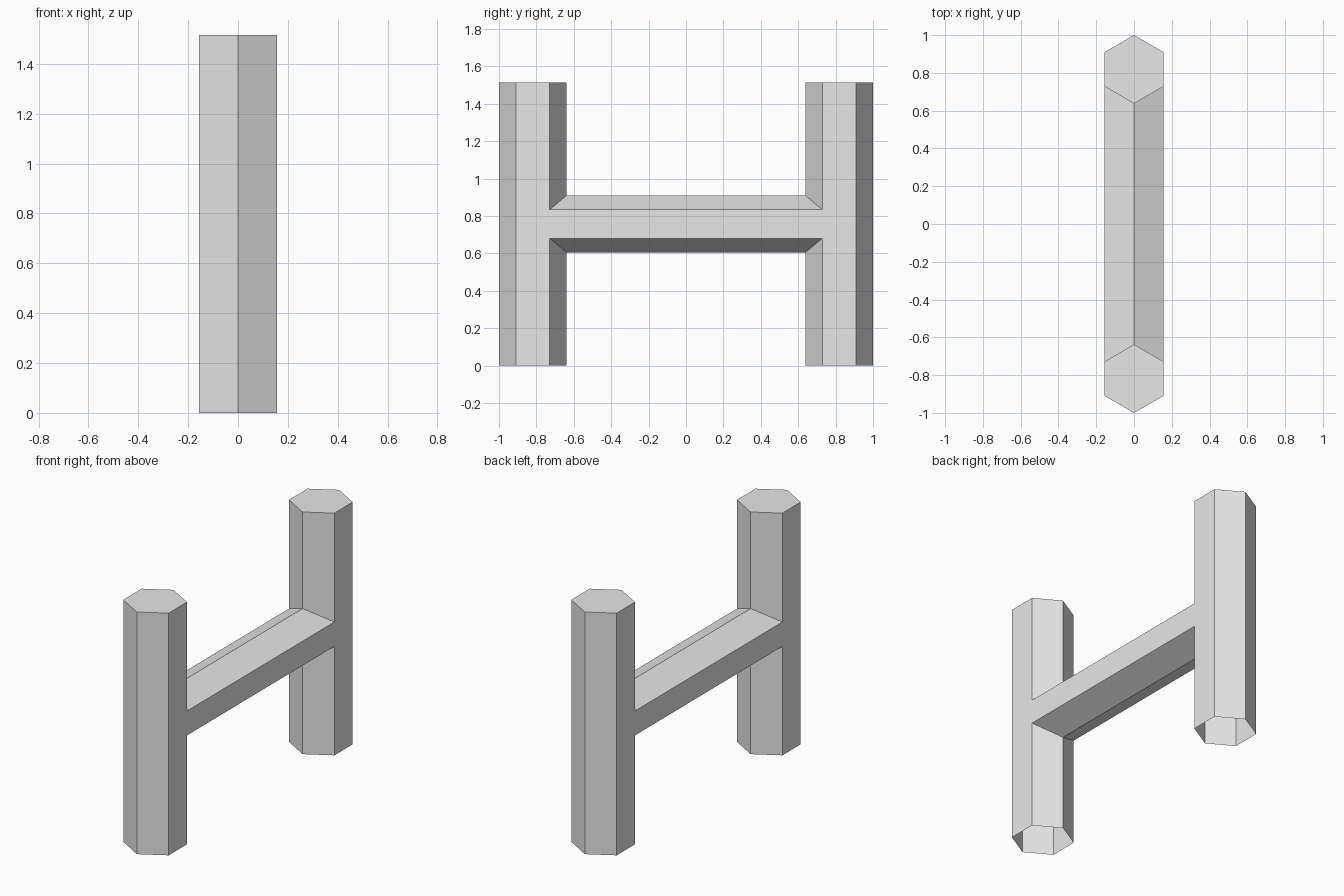
import bpy
import bmesh
import math

cube = bpy.data.objects.get("Cube")
if cube:
    bpy.data.objects.remove(cube, do_unlink=True)

RADIUS = 0.181
HEIGHT = 1.515
POST_Y = 1 - RADIUS
HALF_WIDTH = RADIUS * math.cos(math.radians(30))
BEAM_Z = HEIGHT / 2
BEAM_RISE = 0.153

grey = bpy.data.materials.new("light grey")
grey.use_nodes = True
colour = (0.8, 0.8, 0.8, 1)
grey.diffuse_color = colour
grey.node_tree.nodes["Principled BSDF"].inputs["Base Color"].default_value = colour


def finish(name, bm):
    bm.normal_update()
    mesh = bpy.data.meshes.new(name)
    bm.to_mesh(mesh)
    bm.free()
    mesh.materials.append(grey)
    obj = bpy.data.objects.new(name, mesh)
    bpy.context.collection.objects.link(obj)
    return obj


def hex_ring(bm, place):
    """Six corners of a pointed hexagon, placed by the given function."""
    angles = [math.radians(90 + 60 * i) for i in range(6)]
    return [bm.verts.new(place(math.cos(a), math.sin(a))) for a in angles]


def bridge(bm, start, end):
    for i in range(6):
        j = (i + 1) % 6
        bm.faces.new((start[i], start[j], end[j], end[i]))


# Upright hexagonal posts, capped on top and open underneath
for name, side in (("front_post", -1), ("back_post", 1)):
    bm = bmesh.new()
    rings = [hex_ring(bm, lambda u, v: (RADIUS * u, side * POST_Y + RADIUS * v, z))
             for z in (0, HEIGHT)]
    bridge(bm, *rings)
    bm.faces.new(rings[1])
    finish(name, bm)

# Flattened hexagonal crossbar, its open ends mitred to the post faces
bm = bmesh.new()


def crossbar_end(side):
    def place(u, v):
        x = RADIUS * u
        reach = POST_Y - RADIUS * (1 - abs(x) / (2 * HALF_WIDTH))
        return (x, side * reach, BEAM_Z + BEAM_RISE * v)
    return hex_ring(bm, place)


bridge(bm, crossbar_end(1), crossbar_end(-1))
finish("crossbar", bm)
